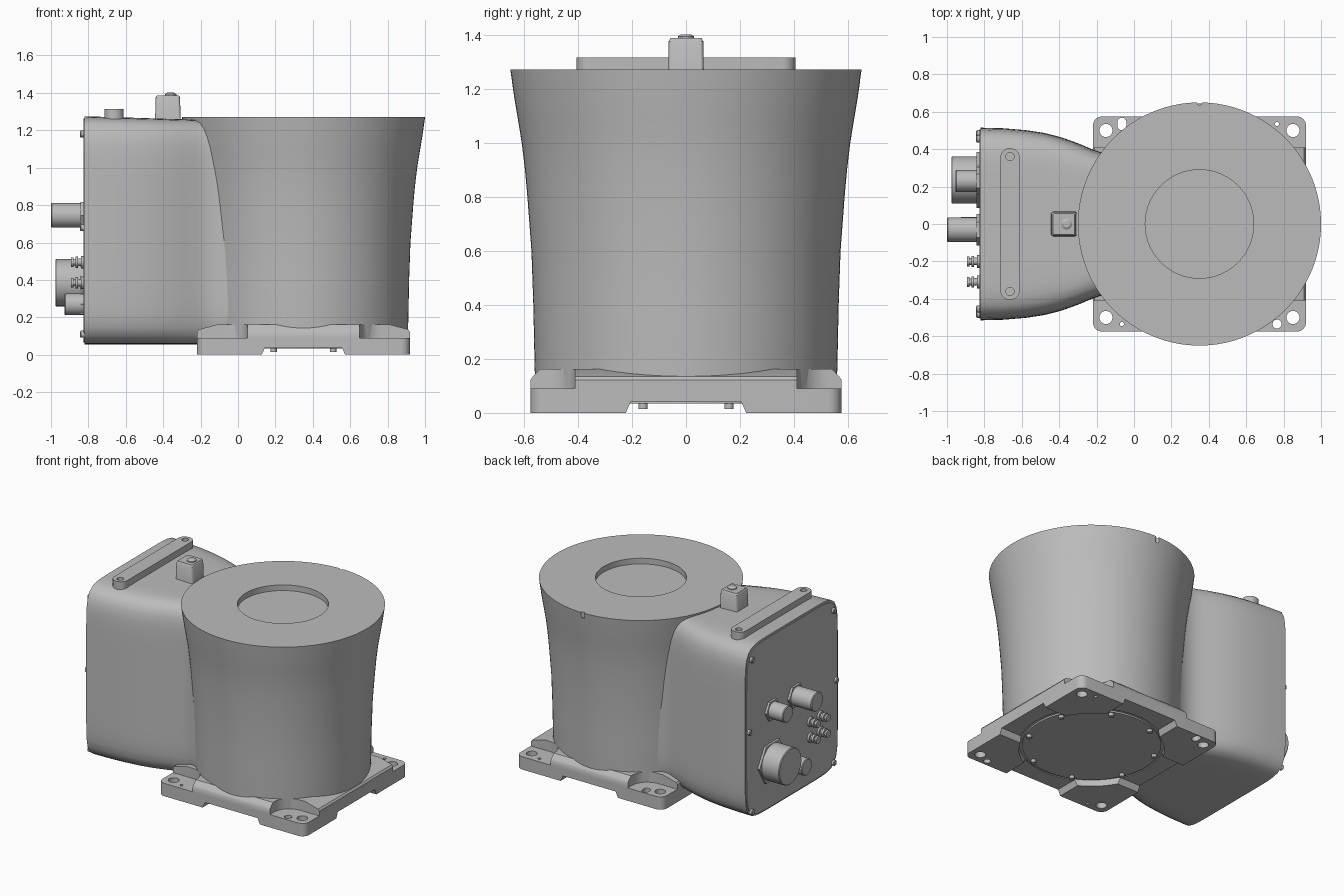
import bpy
import bmesh
from math import cos, sin, pi, radians
from mathutils import Vector

cube = bpy.data.objects.get("Cube")
if cube:
    bpy.data.objects.remove(cube, do_unlink=True)

grey = bpy.data.materials.new("plain grey")
grey.use_nodes = True
grey.diffuse_color = (0.5, 0.5, 0.5, 1)
grey.node_tree.nodes["Principled BSDF"].inputs["Base Color"].default_value = (0.5, 0.5, 0.5, 1)

CX = 0.35       # axis of the column and base
BACK = -0.82    # plane of the connector panel


def activate(obj):
    bpy.ops.object.select_all(action='DESELECT')
    obj.select_set(True)
    bpy.context.view_layer.objects.active = obj


def smooth(obj):
    activate(obj)
    bpy.ops.object.shade_smooth_by_angle(angle=radians(32))


def loft(name, rings):
    """Skin a list of equal point rings and cap both ends."""
    bm = bmesh.new()
    rows = [[bm.verts.new(p) for p in ring] for ring in rings]
    n = len(rows[0])
    for a, b in zip(rows, rows[1:]):
        for i in range(n):
            j = (i + 1) % n
            bm.faces.new((a[i], a[j], b[j], b[i]))
    bm.faces.new(rows[0][::-1])
    bm.faces.new(rows[-1])
    bmesh.ops.remove_doubles(bm, verts=bm.verts, dist=1e-5)
    bmesh.ops.recalc_face_normals(bm, faces=bm.faces)
    mesh = bpy.data.meshes.new(name)
    bm.to_mesh(mesh)
    bm.free()
    mesh.materials.append(grey)
    obj = bpy.data.objects.new(name, mesh)
    bpy.context.collection.objects.link(obj)
    smooth(obj)
    return obj


def turned(name, centre, profile, backward=False, sides=32):
    """Turn (radius, height) pairs about z, or about -x when backward."""
    c = Vector(centre)
    rings = []
    for r, h in profile:
        ring = []
        for i in range(sides):
            u, v = r * cos(2 * pi * i / sides), r * sin(2 * pi * i / sides)
            ring.append(c + Vector((-h, u, v) if backward else (u, v, h)))
        rings.append(ring)
    return loft(name, rings)


def rounded(cx, cy, hx, hy, r, z, steps=8):
    """Rounded rectangle ring at height z."""
    ring = []
    for k, (sx, sy) in enumerate(((1, 1), (-1, 1), (-1, -1), (1, -1))):
        for i in range(steps + 1):
            t = pi / 2 * (k + i / steps)
            ring.append((cx + sx * (hx - r) + r * cos(t), cy + sy * (hy - r) + r * sin(t), z))
    return ring


def slab(name, cx, cy, hx, hy, r, z0, z1):
    return loft(name, [rounded(cx, cy, hx, hy, r, z) for z in (z0, z1)])


def cut(target, cutter):
    cutter.hide_render = True
    mod = target.modifiers.new("cut", 'BOOLEAN')
    mod.operation = 'DIFFERENCE'
    mod.solver = 'EXACT'
    mod.object = cutter
    activate(target)
    bpy.ops.object.modifier_apply(modifier=mod.name)
    bpy.data.objects.remove(cutter, do_unlink=True)


# Flared column with a shallow round recess on top and a rim notch
column = turned("column", (CX, 0, 0), [
    (0.555, 0.05), (0.56, 0.16), (0.565, 0.4), (0.572, 0.6), (0.587, 0.8), (0.596, 0.9),
    (0.608, 1.0), (0.621, 1.08), (0.636, 1.17), (0.65, 1.27),
    (0.29, 1.27), (0.29, 1.23)], sides=128)
cut(column, turned("rim_notch_cutter", (CX, 0.65, 0), [(0.014, 1.23), (0.014, 1.3)], sides=16))
smooth(column)


# Rear housing: bulged box that narrows into the column
def bulged(x, w, top, bottom, n=9, count=96):
    ring = []
    mid, half = (top + bottom) / 2, (top - bottom) / 2
    for i in range(count):
        c, s = cos(2 * pi * i / count), sin(2 * pi * i / count)
        r = (abs(c) ** n + abs(s) ** n) ** (-1 / n)
        ring.append((x, w * r * c, mid + half * r * s))
    return ring


stations = ((BACK, 0.515), (-0.7, 0.512), (-0.58, 0.502), (-0.48, 0.487), (-0.39, 0.464),
            (-0.3, 0.432), (-0.23, 0.402), (-0.18, 0.385), (-0.13, 0.378), (-0.08, 0.383),
            (-0.03, 0.4), (0.0, 0.41))
loft("rear_housing", [bulged(x, w, 1.25 - 0.025 * x / BACK * -1 if x < -0.2 else 1.253,
                             0.055) for x, w in stations])
loft("rear_panel", [bulged(BACK + 0.005, 0.505, 1.262, 0.065),
                    bulged(BACK - 0.006, 0.505, 1.262, 0.065)])

# Base plate with sloped shoulders
base = loft("base_plate", [rounded(CX, 0, 0.57, 0.575, 0.05, 0),
                           rounded(CX, 0, 0.57, 0.575, 0.05, 0.122),
                           rounded(CX, 0, 0.56, 0.567, 0.05, 0.135),
                           rounded(CX, 0, 0.46, 0.54, 0.05, 0.162)])
# Underside passages and round bore leave four corner feet
for hx, hy in ((0.215, 0.8), (0.8, 0.215)):
    cut(base, loft("passage_cutter", [rounded(CX, 0, hx + d * (hx < hy), hy + d * (hy < hx), 0.01, z)
                                      for z, d in ((-0.05, 0.03), (0.04, -0.01))]))
cut(base, turned("bore_cutter", (CX, 0, 0), [(0.46, -0.05), (0.46, 0.045)], sides=64))
# Corner pockets and mounting holes
for sx in (-1, 1):
    for sy in (-1, 1):
        cut(base, slab("pocket_cutter", CX + sx * 0.55, sy * 0.6, 0.25, 0.19, 0.12, 0.09, 0.3))
        cut(base, turned("hole_cutter", (CX + sx * 0.5, sy * 0.5, 0),
                         [(0.035, -0.05), (0.035, 0.2)]))
        if sx * sy < 0:
            hy = 0.033 if sx < 0 else 0.024
            cut(base, slab("slot_cutter", CX + sx * 0.415, sy * 0.535, 0.024, hy, 0.0239, -0.05, 0.2))
        else:
            cut(base, turned("pin_cutter", (CX + sx * 0.415, sy * 0.535, 0),
                             [(0.011, -0.05), (0.011, 0.2)], sides=16))
smooth(base)

# Bottom cover and its screws
turned("bottom_cover", (CX, 0, 0), [(0.44, 0.034), (0.44, 0.07)], sides=64)
for i in range(8):
    a = 2 * pi * (i + 0.5) / 8
    turned("cover_screw", (CX + 0.415 * cos(a), 0.415 * sin(a), 0), [(0.017, 0.014), (0.017, 0.05)], sides=16)

# Bar on top of the housing with a hole at each end
bar = slab("top_bar", -0.663, 0, 0.052, 0.405, 0.05, 1.2, 1.315)
for side in (-1, 1):
    cut(bar, turned("bar_hole_cutter", (-0.663, side * 0.36, 0), [(0.022, 1.285), (0.022, 1.4)], sides=24))
smooth(bar)

# Block with a button
loft("top_block", [rounded(-0.375, 0, hx, hy, 0.012, z) for z, hx, hy in
                   ((1.2, 0.07, 0.067), (1.375, 0.065, 0.064), (1.387, 0.058, 0.057))])
turned("block_button", (-0.36, 0, 0), [(0.03, 1.37), (0.03, 1.393), (0.018, 1.401)], sides=24)

# Connectors on the rear panel: y, z, radius, length, flange radius
for name, y, z, r, length, flange in (("long_connector", -0.03, 0.745, 0.066, 0.18, 0.084),
                                      ("upper_connector", 0.23, 0.745, 0.058, 0.135, 0.076),
                                      ("large_connector", 0.235, 0.385, 0.126, 0.157, 0.15),
                                      ("lower_connector", -0.02, 0.27, 0.058, 0.107, 0.062)):
    turned(name, (BACK, y, z), [(r, 0), (r, length - 0.005), (r - 0.005, length)], True, 48)
    turned(name + "_nut", (BACK, y, z), [(flange, 0), (flange, 0.022)], True, 6)

# Four small stepped fittings
for y in (-0.2, -0.31):
    for z in (0.385, 0.495):
        turned("small_fitting", (BACK, y, z), [
            (0.034, 0), (0.034, 0.02), (0.02, 0.02), (0.02, 0.035), (0.03, 0.035),
            (0.03, 0.05), (0.018, 0.05), (0.018, 0.06), (0.026, 0.06), (0.026, 0.072)], True, 24)

# Panel bolts
for side in (-1, 1):
    for y, z in ((0.455, 1.18), (0.483, 0.68), (0.455, 0.11)):
        turned("panel_bolt", (BACK, side * y, z), [(0.019, 0), (0.019, 0.02), (0.014, 0.024)], True, 20)
